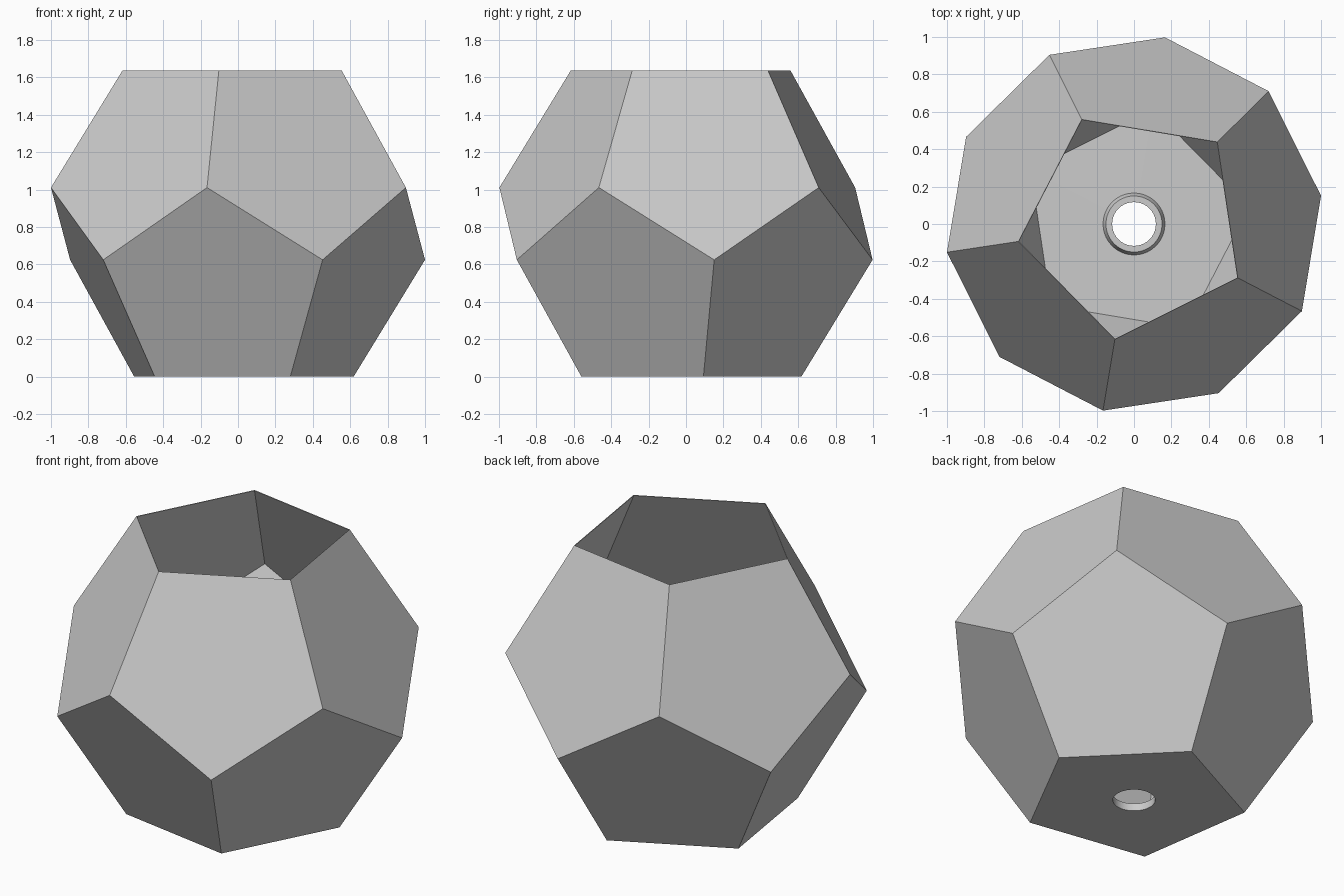
import bpy, bmesh, math

if "Cube" in bpy.data.objects:
    bpy.data.objects.remove(bpy.data.objects["Cube"])

PHI = (1 + math.sqrt(5)) / 2
R = 0.625                      # circumradius of the base and rim pentagons
TURN = math.radians(44.57)     # heading of one rim corner
HOLE, SEGS = 0.117, 40         # drain hole

grey = bpy.data.materials.new("plain grey")
grey.diffuse_color = (0.6, 0.6, 0.6, 1)
grey.use_nodes = True
grey.node_tree.nodes["Principled BSDF"].inputs["Base Color"].default_value = grey.diffuse_color


def finish(name, bm):
    bmesh.ops.recalc_face_normals(bm, faces=bm.faces)
    mesh = bpy.data.meshes.new(name)
    bm.to_mesh(mesh)
    bm.free()
    mesh.materials.append(grey)
    ob = bpy.data.objects.new(name, mesh)
    bpy.context.collection.objects.link(ob)
    return ob


def ring(bm, count, radius, z, turn):
    return [bm.verts.new((radius * math.cos(turn + math.tau * i / count),
                          radius * math.sin(turn + math.tau * i / count), z))
            for i in range(count)]


# Pot wall: ten pentagons of a dodecahedron, open at the top
bm = bmesh.new()
half = math.pi / 5
base = ring(bm, 5, R, 0, TURN + half)
low = ring(bm, 5, R * PHI, R, TURN + half)
high = ring(bm, 5, R * PHI, R * PHI, TURN)
rim = ring(bm, 5, R, R * PHI ** 2, TURN)
for i in range(5):
    j = (i + 1) % 5
    bm.faces.new((base[i], base[j], low[j], high[j], low[i]))
    bm.faces.new((rim[j], rim[i], high[i], low[i], high[j]))

# Floor: pentagon with a round drain hole
hole = ring(bm, SEGS, HOLE, 0, TURN + half)
step = SEGS // 5
for i in range(5):
    arc = [hole[(i * step + k) % SEGS] for k in range(step + 1)]
    bm.faces.new([base[(i + 1) % 5], base[i]] + arc)
pot = finish("pot_shell", bm)
thin = pot.modifiers.new("wall", 'SOLIDIFY')
thin.thickness = 0.004
thin.offset = -1

# Drain lip: low collar with a bevelled outer edge
bm = bmesh.new()
profile = [(HOLE, 0.0), (HOLE, 0.045), (0.15, 0.045), (0.166, 0.003)]
loops = [ring(bm, SEGS, r, z, TURN + half) for r, z in profile]
for a, b in zip(loops, loops[1:]):
    for i in range(SEGS):
        j = (i + 1) % SEGS
        bm.faces.new((a[i], a[j], b[j], b[i]))
lip = finish("drain_lip", bm)
bpy.context.view_layer.objects.active = lip
lip.select_set(True)
bpy.ops.object.shade_smooth_by_angle(angle=math.radians(30))
